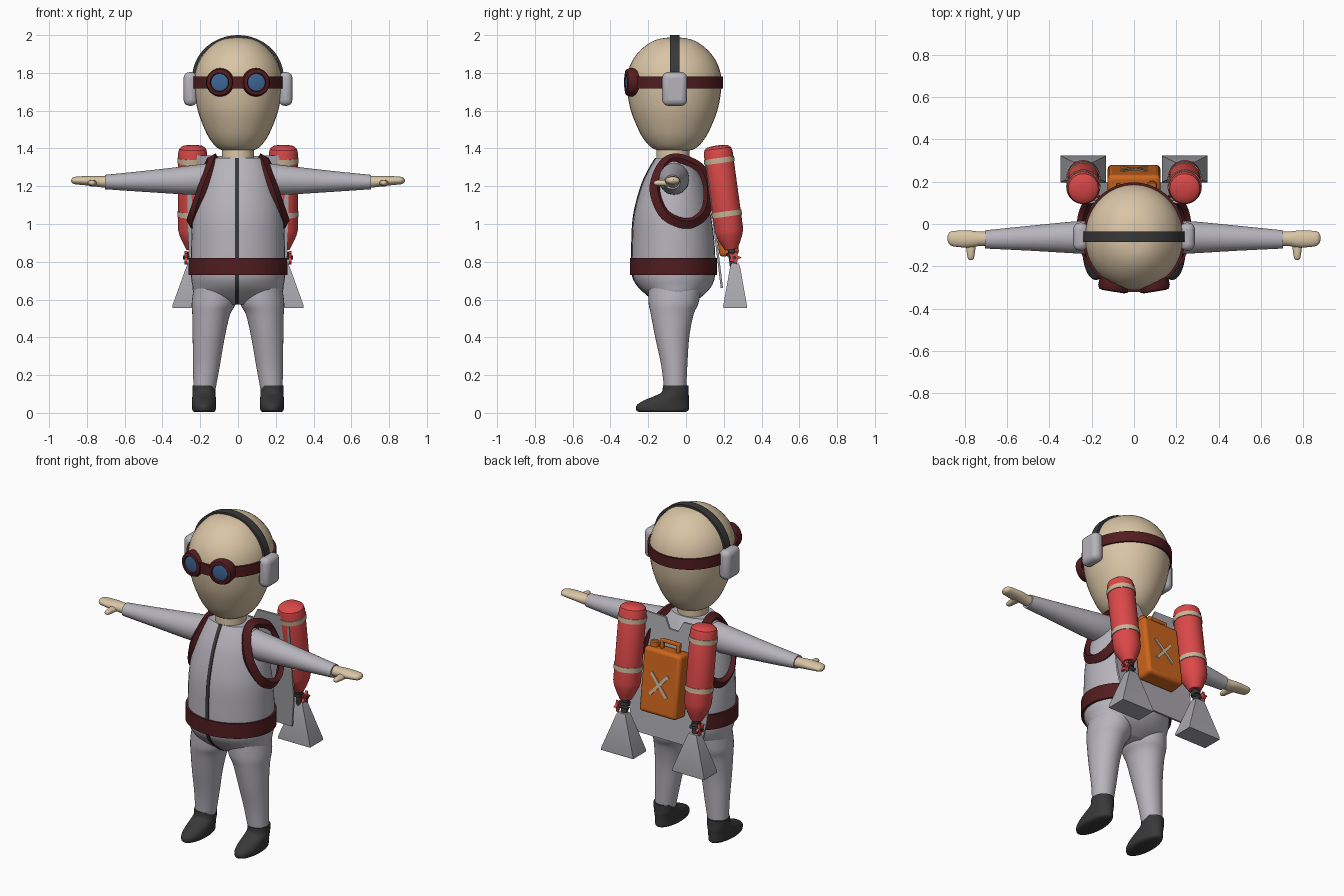
import bpy, bmesh, math
from mathutils import Vector, Matrix

if "Cube" in bpy.data.objects:
    bpy.data.objects.remove(bpy.data.objects["Cube"])


def material(name, rgb):
    m = bpy.data.materials.new(name)
    m.diffuse_color = (*rgb, 1)
    m.use_nodes = True
    m.node_tree.nodes["Principled BSDF"].inputs["Base Color"].default_value = m.diffuse_color
    return m


SUIT = material("suit grey", (0.47, 0.455, 0.50))
PANEL = material("panel grey", (0.40, 0.39, 0.42))
SKIN = material("skin", (0.70, 0.56, 0.38))
MAROON = material("maroon leather", (0.085, 0.012, 0.014))
DARK = material("dark rubber", (0.04, 0.04, 0.042))
RED = material("tank red", (0.72, 0.065, 0.065))
ORANGE = material("can orange", (0.60, 0.13, 0.012))
BLUE = material("lens blue", (0.045, 0.13, 0.30))
TAPE = material("beige tape", (0.58, 0.46, 0.31))
TILT = 0.135  # backpack lean


def finish(name, bm, mat, matrix=None, bevel=0):
    bmesh.ops.recalc_face_normals(bm, faces=bm.faces[:])
    me = bpy.data.meshes.new(name)
    bm.to_mesh(me)
    bm.free()
    me.materials.append(mat)
    ob = bpy.data.objects.new(name, me)
    bpy.context.collection.objects.link(ob)
    if matrix:
        ob.matrix_world = matrix
    if bevel:
        b = ob.modifiers.new("bevel", 'BEVEL')
        b.width, b.segments = bevel, 3
    return ob


def place(loc, tilt=0.0, axis='X'):
    return Matrix.Translation(loc) @ Matrix.Rotation(tilt, 4, axis)


def skin(name, rings, mat, matrix=None, closed=False, bevel=0):
    """Join equal-length point rings with quads; cap the ends unless closed."""
    bm = bmesh.new()
    vs = [[bm.verts.new(p) for p in r] for r in rings]
    n = len(vs[0])
    pairs = list(zip(vs, vs[1:])) + ([(vs[-1], vs[0])] if closed else [])
    for a, b in pairs:
        for i in range(n):
            bm.faces.new((a[i], a[(i + 1) % n], b[(i + 1) % n], b[i]))
    if not closed:
        bm.faces.new(vs[0])
        bm.faces.new(vs[-1])
    return finish(name, bm, mat, matrix, bevel)


def smooth(rows, steps=5, closed=False):
    """Catmull-Rom interpolation of equal-length tuples."""
    out, n = [], len(rows)
    at = lambda i: rows[i % n] if closed else rows[max(0, min(n - 1, i))]
    for i in range(n if closed else n - 1):
        for k in range(steps):
            t = k / steps
            out.append(tuple(0.5 * (2 * b + (c - a) * t + (2 * a - 5 * b + 4 * c - d) * t * t
                             + (3 * b - a - 3 * c + d) * t ** 3)
                             for a, b, c, d in zip(at(i - 1), at(i), at(i + 1), at(i + 2))))
    return out if closed else out + [tuple(rows[-1])]


def oval(z, cx, cy, rx, ry, n=36):
    return [(cx + rx * math.cos(2 * math.pi * i / n), cy + ry * math.sin(2 * math.pi * i / n), z)
            for i in range(n)]


def loft(name, rows, mat, matrix=None, steps=5):
    rows = smooth(rows, steps) if steps > 1 else rows
    return skin(name, [oval(*r) for r in rows], mat, matrix)


def band(name, z0, z1, cy, rx, ry, t, mat, matrix=None):
    rs = [oval(z, 0, cy, rx - d, ry - d, 48) for z, d in ((z0, t), (z0, 0), (z1, 0), (z1, t))]
    return skin(name, rs, mat, matrix, closed=True)


def box(name, size, matrix, mat, bevel=0):
    bm = bmesh.new()
    bmesh.ops.create_cube(bm, size=1)
    bmesh.ops.scale(bm, vec=size, verts=bm.verts[:])
    return finish(name, bm, mat, matrix, bevel)


def lathe(name, prof, mat, matrix):
    return loft(name, [(z, 0, 0, r, r) for r, z in prof], mat, matrix, 1)


# Torso: z, cx, cy, rx, ry
TORSO = [(.575, 0, -.06, .10, .08), (.62, 0, -.055, .222, .145), (.68, 0, -.06, .243, .20),
         (.75, 0, -.065, .25, .22), (.90, 0, -.067, .248, .218), (1.05, 0, -.072, .238, .203),
         (1.20, 0, -.068, .207, .168), (1.29, 0, -.067, .175, .128), (1.35, 0, -.067, .138, .092)]
loft("torso", TORSO, SUIT)

# Zip follows the front of the torso
zip_rings = []
for z, cx, cy, rx, ry in smooth(TORSO):
    y = cy - ry
    zip_rings.append([(-.016, y + .01, z), (-.016, y - .005, z), (.004, y - .005, z), (.004, y + .01, z)])
skin("zip", zip_rings, DARK)

band("belt", .73, .82, -.067, .263, .23, .03, MAROON)

# Neck and egg-shaped head
loft("neck", [(1.32, 0, -.07, .085, .088), (1.42, 0, -.068, .085, .088)], SKIN, steps=1)
HEAD = [(1.385, .06), (1.40, .105), (1.44, .143), (1.50, .176), (1.60, .213), (1.70, .231), (1.77, .233),
        (1.84, .217), (1.90, .183), (1.95, .133), (1.978, .08), (1.988, .02)]
loft("head", [(z, 0, -.063, r, r * 1.075) for z, r in HEAD], SKIN)

# Goggles
band("goggle_strap", 1.718, 1.782, -.063, .243, .26, .02, MAROON)
for s in (1, -1):
    m = Matrix.Translation((s * .088, -.255, 1.75)) @ Matrix.Rotation(s * .16, 4, 'Z') @ Matrix.Rotation(math.pi / 2, 4, 'X')
    lathe("goggle_rim", [(.066, -.04), (.074, 0), (.075, .045), (.068, .062), (.05, .066), (.046, .056)], MAROON, m)
    lathe("goggle_lens", [(.046, .05), (.046, .059), (.03, .063)], BLUE, m)

# Headphones
arc = []
for i in range(33):
    a = math.pi * (i / 32 * 1.04 - .02)
    c, h = math.cos(a), math.sin(a)
    arc.append([(c * r, y, 1.775 + h * (r - .017)) for r, y in
                ((.228, -.085), (.242, -.085), (.242, -.035), (.228, -.035))])
skin("headphone_band", arc, DARK)
for s in (1, -1):
    box("ear_cup", (.072, .132, .178), place((s * .252, -.06, 1.715)), SUIT, .03)

for s in (1, -1):
    # Leg and shoe
    loft("leg", [(.12, s * .178, -.057, .058, .058), (.25, s * .167, -.062, .071, .069),
                 (.40, s * .155, -.073, .085, .09), (.52, s * .142, -.073, .100, .113),
                 (.58, s * .128, -.066, .117, .132), (.66, s * .12, -.06, .115, .14)], SUIT)
    loft("shoe", [(.004, s * .18, -.125, .050, .12), (.014, s * .18, -.125, .061, .138),
                  (.04, s * .18, -.123, .064, .138), (.065, s * .18, -.105, .063, .12),
                  (.09, s * .18, -.075, .062, .09), (.11, s * .18, -.058, .061, .071),
                  (.145, s * .18, -.055, .061, .067)], DARK)

    # Arm and hand, lofted along x
    sideways = Matrix(((0, 0, s, 0), (1, 0, 0, 0), (0, 1, 0, 0), (0, 0, 0, 1)))
    loft("sleeve", [(.08, -.065, 1.245, .08, .088), (.24, -.063, 1.233, .078, .078), (.48, -.067, 1.226, .06, .057),
                    (.705, -.073, 1.222, .043, .038)], SUIT, sideways)
    loft("hand", [(.69, -.07, 1.222, .034, .031), (.73, -.07, 1.224, .034, .029), (.78, -.071, 1.228, .040, .026),
                  (.84, -.07, 1.23, .038, .022), (.87, -.068, 1.23, .031, .018), (.883, -.068, 1.23, .010, .006)],
         SKIN, sideways)
    forward = Matrix.Translation((s * .772, 0, 1.217)) @ Matrix.Rotation(math.pi / 2, 4, 'X')
    loft("thumb", [(.08, 0, 0, .028, .018), (.115, 0, 0, .022, .017), (.15, 0, 0, .017, .015),
                   (.166, 0, 0, .012, .01), (.171, 0, 0, .003, .003)], SKIN, forward)

    # Shoulder strap: flat loop around the shoulder
    path = [(.132, -.08, 1.345), (.15, -.135, 1.29), (.192, -.165, 1.18), (.232, -.12, 1.06), (.247, -.04, 1.01),
            (.24, .04, 1.01), (.215, .105, 1.07), (.185, .12, 1.18), (.16, .085, 1.285), (.14, .0, 1.338)]
    pts = [Vector(p) for p in smooth(path, 5, True)]
    rings = []
    for i, p in enumerate(pts):
        tan = (pts[(i + 1) % len(pts)] - pts[i - 1]).normalized()
        out = p - Vector((.02, -.06, 1.14))
        out = (out - tan * out.dot(tan)).normalized()
        w = tan.cross(out)
        rings.append([Vector((s * q.x, q.y, q.z)) for q in
                      (p + out * a + w * b for a, b in ((-.015, -.024), (.015, -.024), (.015, .024), (-.015, .024)))])
    skin("shoulder_strap", rings, MAROON, closed=True)

    # Tank with its tape bands and neck pipe
    m = place((s * .24, .24, .865), TILT)
    lathe("tank", [(.034, 0), (.04, .012), (.052, .035), (.07, .075), (.077, .105), (.077, .515), (.071, .538),
                   (.055, .551), (.02, .556)], RED, m)
    for z in (.19, .475):
        lathe("tank_tape", [(.077, z - .014), (.081, z - .014), (.081, z + .014), (.077, z + .014)], TAPE, m)
    lathe("tank_pipe", [(.02, -.1), (.02, .01)], DARK, m)
    lathe("pipe_collar", [(.028, -.035), (.028, -.015)], DARK, m)

    # Star-shaped valve wheel on the outer side
    star = [(r * math.cos(i * math.pi / 5), r * math.sin(i * math.pi / 5))
            for i, r in enumerate((.038, .02) * 5)]
    skin("valve_wheel", [[(s * x, .257 + a, .822 + b) for a, b in star] for x in (.268, .284)], RED)
    lathe("valve_stem", [(.01, -.03), (.01, .05)], DARK, place((s * .24, .257, .822), s * math.pi / 2, 'Y'))

    # Square flared nozzle
    rings = [[(s * .24 + a * hx, .26 + b * hy, z) for a, b in ((-1, -1), (1, -1), (1, 1), (-1, 1))]
             for hx, hy, z in ((.108, .062, .555), (.108, .063, .567), (.033, .026, .775), (.026, .02, .79))]
    skin("nozzle", rings, PANEL)

# Backpack plate: notched top, leaning backwards
half = [(.03, 1.30), (.06, 1.36), (.25, 1.365), (.272, 1.335), (.262, .84), (.235, .66)]
outline = half + [(-x, z) for x, z in reversed(half)]
skin("pack_plate", [[(x, .098 + (1.365 - z) * .122 + d, z) for x, z in outline] for d in (0, .012)], PANEL)

# Fuel can with handle, cap and crossed tapes
can = place((0, .205, 1.02), TILT)
box("fuel_can", (.25, .105, .38), can, ORANGE, .02)
box("can_handle", (.13, .025, .02), can @ Matrix.Translation((-.02, 0, .235)), ORANGE, .006)
for x in (-.075, .035):
    box("handle_post", (.02, .025, .06), can @ Matrix.Translation((x, 0, .21)), ORANGE, .005)
lathe("can_cap", [(.025, .18), (.025, .215), (.02, .222)], ORANGE, can @ Matrix.Translation((.085, 0, 0)))
for s in (1, -1):
    box("crossed_tape", (.018, .009, .17), can @ Matrix.Translation((0, .054, -.01)) @ Matrix.Rotation(s * .72, 4, 'Y'), TAPE)

# Smooth shading with sharp edges kept
for ob in bpy.context.scene.objects:
    ob.select_set(True)
    bpy.context.view_layer.objects.active = ob
bpy.ops.object.shade_smooth_by_angle(angle=math.radians(35))
